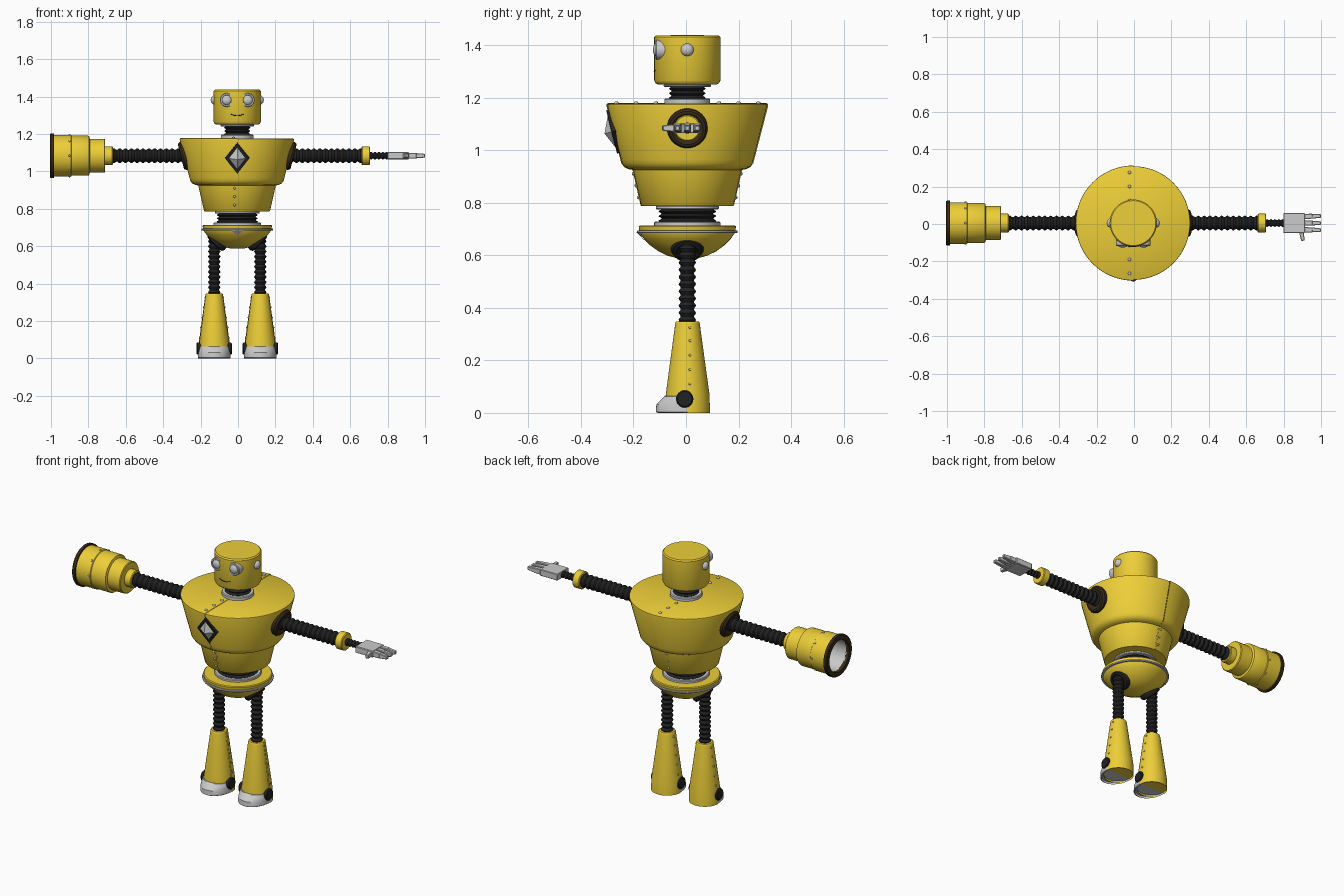
import bpy, bmesh, math
from mathutils import Vector, Matrix

if "Cube" in bpy.data.objects:
    bpy.data.objects.remove(bpy.data.objects["Cube"])

def material(name, rgb):
    m = bpy.data.materials.new(name)
    m.diffuse_color = (*rgb, 1)
    m.use_nodes = True
    m.node_tree.nodes["Principled BSDF"].inputs["Base Color"].default_value = m.diffuse_color
    return m

YELLOW = material("yellow_paint", (0.85, 0.62, 0.04))
BLACK = material("black_rubber", (0.016, 0.016, 0.016))
BROWN = material("dark_rim", (0.04, 0.025, 0.01))
GREY = None

def finish(name, bm, mat, loc=(0, 0, 0), rot=Matrix(), angle=35):
    me = bpy.data.meshes.new(name)
    bm.to_mesh(me)
    bm.free()
    ob = bpy.data.objects.new(name, me)
    bpy.context.collection.objects.link(ob)
    ob.matrix_world = Matrix.Translation(loc) @ rot
    if mat:
        me.materials.append(mat)
    for p in me.polygons:
        p.use_smooth = True
    me.set_sharp_from_angle(angle=math.radians(angle))
    return ob

def lathe(name, prof, mat=GREY, loc=(0, 0, 0), axis=(0, 0, 1), seg=48, a0=0, a1=360):
    """Turn an ascending (radius, height[, y stretch]) profile around an axis."""
    bm = bmesh.new()
    rings = []
    n = max(3, round(seg * (a1 - a0) / 360))
    for r, h, *s in prof:
        k = s[0] if s else 1
        angs = [math.radians(a0 + (a1 - a0) * i / n) for i in range(n + 1)]
        rings.append([bm.verts.new((r * math.cos(a), r * k * math.sin(a), h)) for a in angs])
    for lo, hi in zip(rings, rings[1:]):
        for i in range(n):
            bm.faces.new((lo[i], lo[i + 1], hi[i + 1], hi[i]))
    bmesh.ops.remove_doubles(bm, verts=bm.verts, dist=1e-5)
    rot = Vector((0, 0, 1)).rotation_difference(Vector(axis)).to_matrix().to_4x4()
    return finish(name, bm, mat, loc, rot)

def disc(name, r, z0, z1, mat=GREY, **kw):
    b = min(0.004, (z1 - z0) / 3)
    return lathe(name, [(0, z0), (r - b, z0), (r, z0 + b), (r, z1 - b), (r - b, z1), (0, z1)], mat, **kw)

def bellows(name, r, z0, z1, folds, depth, **kw):
    n = folds * 6
    prof = [(r - depth * (0.5 + 0.5 * math.cos(math.tau * i / 6)), z0 + (z1 - z0) * i / n)
            for i in range(n + 1)]
    return lathe(name, prof, BLACK, seg=24, **kw)

def dome(name, r, h, mat=GREY, seg=8, **kw):
    prof = [(r, -h * 0.5)] + [(r * math.cos(t * math.pi / 8), h * math.sin(t * math.pi / 8)) for t in range(5)]
    return lathe(name, prof, mat, seg=seg, **kw)

def block(name, size, loc, taper=1.0, turn=0):
    """Box along x whose far end narrows."""
    bm = bmesh.new()
    bmesh.ops.create_cube(bm, size=1)
    for v in bm.verts:
        k = taper if v.co.x > 0 else 1
        v.co = Vector((v.co.x * size[0], v.co.y * size[1] * k, v.co.z * size[2] * k))
    bmesh.ops.bevel(bm, geom=bm.edges[:], offset=0.003, segments=1, affect='EDGES')
    return finish(name, bm, GREY, loc, Matrix.Rotation(math.radians(turn), 4, 'Z'), 20)

# Head, eyes, ears and mouth
lathe("head", [(0, 1.25), (0.112, 1.25), (0.12, 1.254), (0.126, 1.265), (0.126, 1.43),
               (0.12, 1.437), (0, 1.438)], YELLOW)
for s in (-1, 1):
    lathe("eye_socket", [(0.037, 0), (0.037, 0.035), (0.034, 0.039), (0.027, 0.039), (0.025, 0.034)],
          loc=(s * 0.056, -0.083, 1.382), axis=(0, -1, 0), seg=24)
    dome("eye_lens", 0.026, 0.014, seg=24, loc=(s * 0.056, -0.117, 1.382), axis=(0, -1, 0))
    dome("ear_bolt", 0.025, 0.02, seg=24, loc=(s * 0.122, 0, 1.382), axis=(s, 0, 0))
cu = bpy.data.curves.new("mouth", 'CURVE')
cu.dimensions = '3D'
cu.bevel_depth = 0.002
cu.materials.append(BLACK)
sp = cu.splines.new('POLY')
sp.points.add(8)
for i, p in enumerate(sp.points):
    t = i / 4 - 1
    a = math.radians(-90 + 16 * t)
    p.co = (0.126 * math.cos(a), 0.126 * math.sin(a), 1.298 + 0.008 * t * t, 1)
bpy.context.collection.objects.link(bpy.data.objects.new("mouth", cu))

# Neck
disc("neck_top_plate", 0.09, 1.24, 1.252)
bellows("neck_bellows", 0.07, 1.19, 1.243, 3, 0.01)
disc("neck_base_plate", 0.087, 1.173, 1.197)

# Torso in two overlapping half shells with a riveted seam
torso = [(0, 0.787), (0.172, 0.787), (0.176, 0.791), (0.206, 0.925), (0.222, 0.928), (0.238, 0.936),
         (0.248, 0.95), (0.252, 0.965), (0.304, 1.168), (0.303, 1.174), (0.298, 1.177), (0, 1.177)]
lathe("torso_shell_right", torso, YELLOW, seg=64, a0=-90, a1=90)
lathe("torso_shell_left", [(r * 1.012, z + (0.002 if z > 1.17 else 0)) for r, z in torso],
      YELLOW, seg=64, a0=90, a1=270)
for s in (-1, 1):
    for y in (0.12, 0.195, 0.27):
        dome("torso_rivet", 0.009, 0.007, loc=(-0.02, s * y, 1.179))
    for z in (0.82, 0.865, 0.91):
        dome("torso_rivet", 0.007, 0.006, loc=(-0.014, s * (0.178 + (z - 0.787) * 0.22), z), axis=(0, s, 0))

# Diamond badge on the chest, leaning with the shell
def diamond(name, w, h, rise, depth, mat):
    bm = bmesh.new()
    pts = [(w, 0), (0, h), (-w, 0), (0, -h)]
    back = [bm.verts.new((x, depth, z)) for x, z in pts]
    front = [bm.verts.new((x, 0, z)) for x, z in pts]
    tip = bm.verts.new((0, -rise, 0))
    for i in range(4):
        j = (i + 1) % 4
        bm.faces.new((back[i], back[j], front[j], front[i]))
        bm.faces.new((front[i], front[j], tip))
    bmesh.ops.recalc_face_normals(bm, faces=bm.faces)
    return finish(name, bm, mat, (0, -0.288, 1.07), Matrix.Rotation(math.radians(14), 4, 'X'), 5)

diamond("badge_frame", 0.065, 0.085, 0.002, 0.03, BLACK)
diamond("badge_gem", 0.046, 0.062, 0.028, 0.01, GREY)

# Waist and hips
disc("waist_top_plate", 0.12, 0.774, 0.79)
bellows("waist_bellows", 0.11, 0.722, 0.776, 3, 0.012)
disc("waist_base_plate", 0.126, 0.708, 0.728)
lathe("hip_bowl", [(0, 0.587), (0.04, 0.589), (0.075, 0.598), (0.11, 0.615), (0.14, 0.637),
                   (0.165, 0.662), (0.183, 0.688), (0.185, 0.71), (0.18, 0.714), (0, 0.714)], YELLOW)
lathe("hip_belt", [(0.178, 0.684), (0.19, 0.684), (0.192, 0.689), (0.19, 0.694), (0.18, 0.694)])
bm = bmesh.new()
buckle = [bm.verts.new(c) for c in ((-0.04, -0.185, 0.69), (0.04, -0.185, 0.69), (0, -0.165, 0.658), (0, -0.194, 0.688))]
for f in ((0, 2, 3), (2, 1, 3), (1, 0, 3), (0, 1, 2)):
    bm.faces.new([buckle[i] for i in f])
bmesh.ops.recalc_face_normals(bm, faces=bm.faces)
finish("belt_buckle", bm, GREY)

# Legs
leg = [(0.084, 0), (0.082, 0.07), (0.046, 0.34), (0.045, 0.345), (0.042, 0.348), (0, 0.348)]
foot_floor = [(0, 0.012), (0.078, 0.012), (0.078, 0)]
for s in (-1, 1):
    x = s * 0.123
    lathe("hip_socket", [(0.06, -0.02), (0.062, -0.002), (0.055, 0.012), (0.042, 0.016), (0.034, 0.008), (0, 0.008)],
          BLACK, (s * 0.113, 0, 0.622), (s * 0.7, 0, -0.7), 32)
    bellows("leg_bellows", 0.033, 0.34, 0.64, 11, 0.008, loc=(x, 0, 0))
    lathe("shin_front", leg, YELLOW, (x, 0, 0), a0=180, a1=360)
    lathe("shin_back", [(r * 1.03, z) for r, z in leg], YELLOW, (x, 0, 0), a0=0, a1=180)
    lathe("foot_floor", [(0, 0.012), (0.084, 0.012)][::-1], YELLOW, (x, 0, 0))
    lathe("toe_cap", [(0, 0.01), (0.08, 0.01, 1.34), (0.083, 0, 1.36), (0.088, 0.004, 1.36), (0.088, 0.032, 1.34),
                      (0.087, 0.048, 1.17), (0.085, 0.063, 1.03), (0.078, 0.065, 1)],
          GREY, (x, 0, 0), a0=180, a1=360)
    for side in (-1, 1):
        lathe("ankle_button", [(0.033, -0.012), (0.033, 0.006), (0.028, 0.011), (0, 0.012)], BLACK,
              (x + side * 0.083, -0.01, 0.053), (side, 0, 0), 24)
        for z in (0.11, 0.165, 0.22, 0.275, 0.325):
            dome("shin_rivet", 0.005, 0.004, loc=(x + side * (0.094 - z * 0.137), 0.01, z), axis=(side, 0, 0.13))

# Arms
ARM = (0, 0, 1.084)
for s in (-1, 1):
    lathe("shoulder_ring", [(0.076, -0.03), (0.077, 0.006), (0.07, 0.016), (0.06, 0.018), (0.05, 0.012), (0, 0.004)],
          BROWN, (s * 0.284, 0, 1.084), (s, 0, -0.25), 32)
    bellows("arm_bellows", 0.04, 0.27, 0.675, 13, 0.009, loc=ARM, axis=(s, 0, 0))
    disc("wrist_cuff", 0.05, 0.665, 0.71, YELLOW, loc=ARM, axis=(s, 0, 0), seg=32)

# Hand with three fingers and a thumb
bellows("hand_bellows", 0.021, 0.705, 0.81, 5, 0.006, loc=ARM, axis=(1, 0, 0))
block("palm", (0.115, 0.106, 0.038), (0.86, 0, 1.084))
for i in (-1, 0, 1):
    block("finger_base", (0.05, 0.029, 0.032), (0.935, i * 0.036, 1.084), 0.9, i * 2)
    block("finger_tip", (0.05, 0.026, 0.028), (0.979, i * 0.037, 1.084), 0.7, i * 2)
block("thumb", (0.05, 0.026, 0.03), (0.903, -0.07, 1.084), 0.7, -80)

# Hollow blaster arm
AXIS = (-1, 0, 0)
lathe("blaster_body", [(0.04, 0.706), (0.086, 0.706), (0.09, 0.71), (0.09, 0.788), (0.104, 0.792), (0.107, 0.797),
                       (0.107, 0.885), (0.111, 0.888), (0.111, 0.98)], YELLOW, ARM, AXIS)
lathe("blaster_rim", [(0.108, 0.98), (0.12, 0.98), (0.12, 0.996), (0.117, 1.0), (0.092, 1.0), (0.09, 0.997),
                      (0.09, 0.98)], BROWN, ARM, AXIS)
lathe("blaster_bore", [(0.09, 0.985), (0.09, 0.82), (0, 0.82)], GREY, ARM, AXIS)
for k in range(8):
    d = Vector((0, math.sin(k * math.pi / 4), math.cos(k * math.pi / 4)))
    dome("blaster_rivet", 0.006, 0.005, loc=Vector((-0.897, 0, 1.084)) + d * 0.111, axis=d)

# Centre the whole figure
for ob in bpy.context.scene.objects:
    ob.matrix_world = Matrix.Translation((-0.004, 0.005, 0)) @ ob.matrix_world
